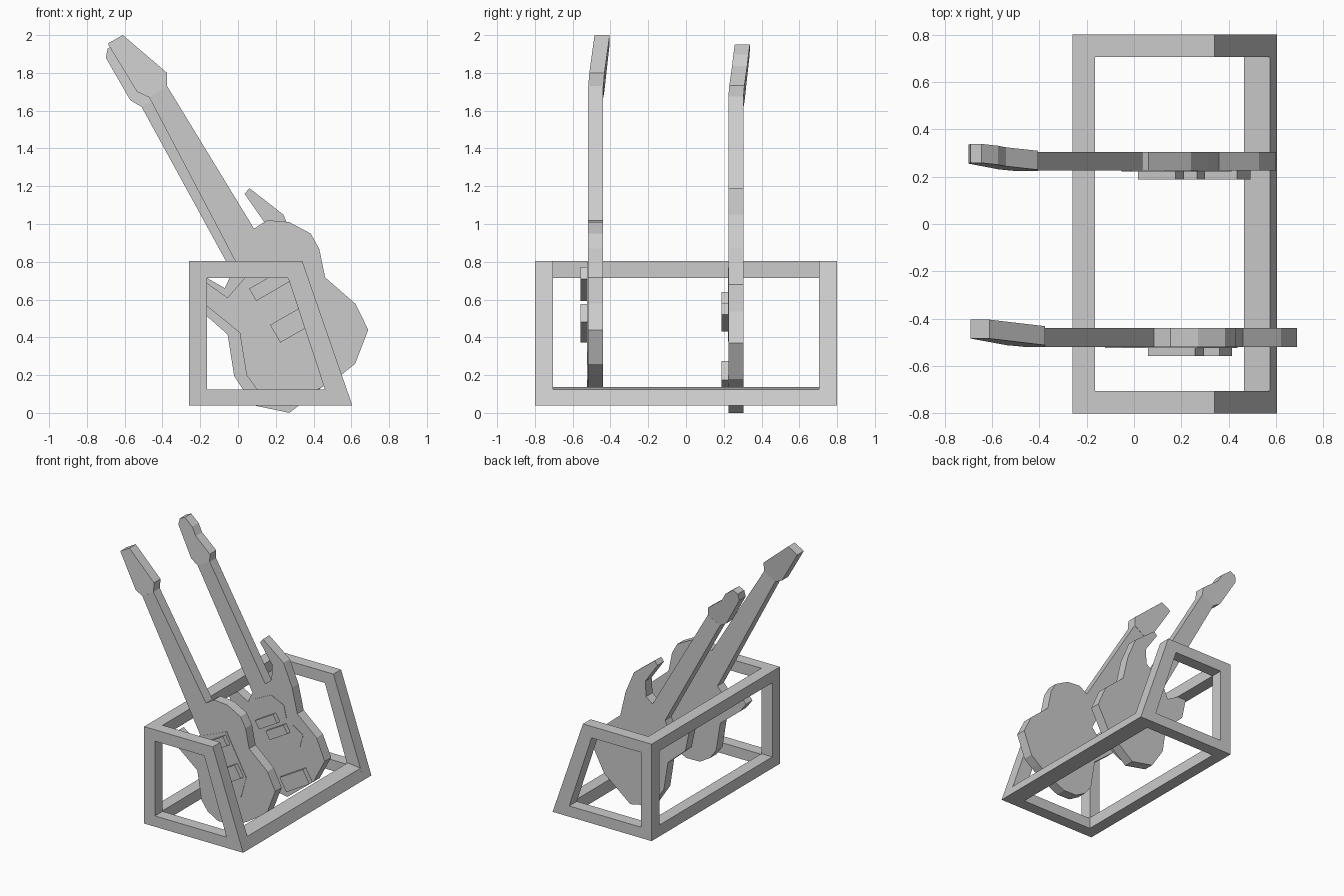
import bpy
import bmesh
import math

TILT = math.radians(30)   # both guitars lean to the left by 30 degrees
C, S = math.cos(TILT), math.sin(TILT)


def finish(name, bm):
    bmesh.ops.recalc_face_normals(bm, faces=bm.faces)
    mesh = bpy.data.meshes.new(name)
    bm.to_mesh(mesh)
    bm.free()
    obj = bpy.data.objects.new(name, mesh)
    bpy.context.collection.objects.link(obj)
    return obj


def prism(name, pts, y0, y1, shear=0.0, u0=0.0):
    """Extrude an (x, z) profile along y; shear pushes it back above u0."""
    bm = bmesh.new()
    rings = [[bm.verts.new((p[0], y + shear * (p[1] - u0), p[1])) for p in pts]
             for y in (y0, y1)]
    a, b = rings
    bm.faces.new(a)
    bm.faces.new(b[::-1])
    n = len(pts)
    for i in range(n):
        j = (i + 1) % n
        bm.faces.new((a[i], b[i], b[j], a[j]))
    return finish(name, bm)


def lean(obj):
    """Turn guitar-local (across, y, along) coordinates into the leaning pose."""
    for v in obj.data.vertices:
        x, y, z = v.co
        v.co = (C * x - S * z, y, S * x + C * z)


def rect(v0, v1, u0, u1):
    return [(v0, u0), (v1, u0), (v1, u1), (v0, u1)]


def guitar(label, y, body, head, guard, blocks):
    lean(prism(label + "_body_and_neck", body, y, y + 0.08))
    lean(prism(label + "_headstock", head, y, y + 0.08, 0.095, 1.66))
    lean(prism(label + "_pickguard", guard, y - 0.003, y + 0.01))
    for part, box in blocks:
        lean(prism(label + "_" + part, rect(*box), y - 0.038, y + 0.01))


# Front guitar: single cutaway
guitar(
    "front_guitar", -0.52,
    [(0.54, 1.686), (0.561, 0.802), (0.644, 0.806), (0.739, 0.74), (0.808, 0.63),
     (0.807, 0.538), (0.758, 0.39), (0.827, 0.19), (0.817, 0.036), (0.667, -0.085),
     (0.58, -0.098), (0.45, -0.105), (0.30, -0.09), (0.20, -0.03), (0.149, 0.058),
     (0.139, 0.151), (0.22, 0.363), (0.14, 0.572), (0.13, 0.66), (0.20, 0.68),
     (0.257, 0.556), (0.385, 0.60), (0.428, 1.681)],
    [(0.54, 1.686), (0.575, 1.746), (0.472, 2.037), (0.38, 2.038), (0.387, 1.74),
     (0.428, 1.681)],
    [(0.19, 0.575), (0.263, 0.345), (0.23, 0.23), (0.207, 0.06), (0.25, 0.0),
     (0.373, -0.013), (0.413, 0.056), (0.505, 0.084), (0.62, 0.20), (0.63, 0.56),
     (0.40, 0.59), (0.265, 0.545)],
    [("neck_pickup", (0.38, 0.61, 0.465, 0.54)),
     ("bridge_pickup", (0.38, 0.60, 0.21, 0.318))])

# Rear guitar: two horns, long one on the right
guitar(
    "rear_guitar", 0.225,
    [(0.487, 1.653), (0.49, 0.69), (0.56, 0.70), (0.626, 0.80), (0.61, 0.987),
     (0.647, 1.0), (0.733, 0.789), (0.71, 0.60), (0.652, 0.409), (0.725, 0.20),
     (0.705, 0.02), (0.523, -0.094), (0.236, -0.136), (0.09, -0.005), (0.08, 0.179),
     (0.16, 0.387), (0.095, 0.58), (0.15, 0.75), (0.215, 0.70), (0.27, 0.607),
     (0.345, 0.66), (0.368, 1.658)],
    [(0.487, 1.653), (0.515, 1.705), (0.45, 1.86), (0.45, 1.93), (0.416, 2.011),
     (0.367, 2.016), (0.334, 1.978), (0.334, 1.718), (0.368, 1.658)],
    [(0.24, 0.52), (0.34, 0.61), (0.50, 0.60), (0.57, 0.50), (0.54, 0.40),
     (0.62, 0.25), (0.55, 0.18), (0.40, 0.24), (0.27, 0.28)],
    [("neck_pickup", (0.29, 0.472, 0.397, 0.467)),
     ("middle_pickup", (0.34, 0.52, 0.30, 0.37)),
     ("bridge", (0.28, 0.514, -0.095, 0.021))])

# Rack ends: trapezoid rings
outer = [(-0.26, 0.04), (0.605, 0.04), (0.34, 0.805), (-0.26, 0.805)]
inner = [(-0.165, 0.125), (0.46, 0.125), (0.265, 0.715), (-0.165, 0.715)]
for name, y0, y1 in (("rack_front_end", -0.8, -0.705), ("rack_back_end", 0.705, 0.8)):
    bm = bmesh.new()
    o0, i0, o1, i1 = [[bm.verts.new((x, y, z)) for x, z in loop]
                      for y in (y0, y1) for loop in (outer, inner)]
    for i in range(4):
        j = (i + 1) % 4
        for p, q in ((o0, i0), (i0, i1), (i1, o1), (o1, o0)):
            bm.faces.new((p[i], p[j], q[j], q[i]))
    finish(name, bm)

# Rack long rails
prism("rack_top_rail", rect(-0.26, -0.165, 0.715, 0.805), -0.705, 0.705)
prism("rack_lower_left_rail", rect(-0.26, -0.165, 0.04, 0.13), -0.705, 0.705)
prism("rack_lower_right_rail",
      [(0.465, 0.04), (0.605, 0.04), (0.575, 0.125), (0.465, 0.138)], -0.705, 0.705)
